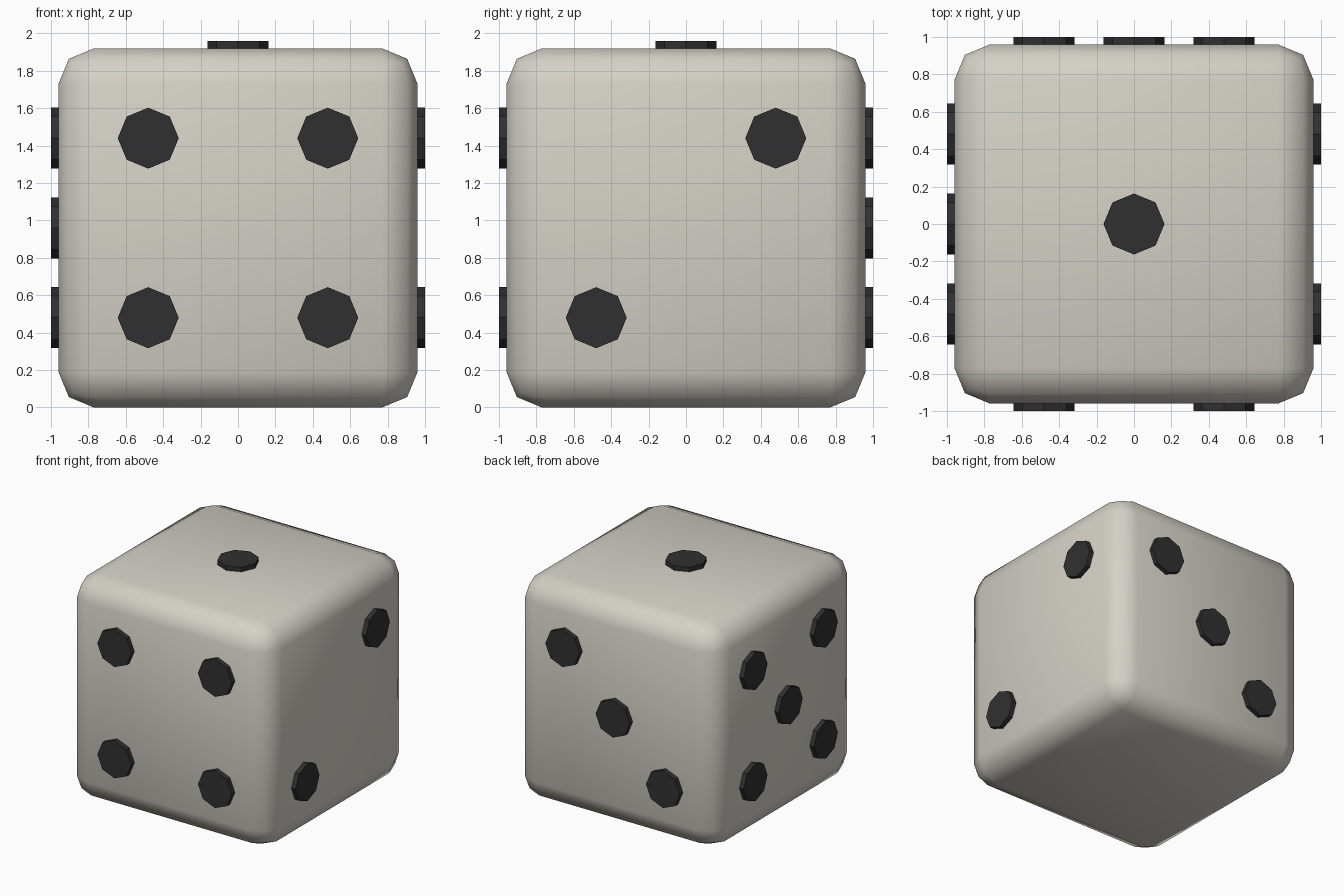
import bpy, bmesh
from mathutils import Vector, Matrix

if "Cube" in bpy.data.objects:
    bpy.data.objects.remove(bpy.data.objects["Cube"])

HALF = 0.96      # half the body size
D = 0.48         # pip spacing from the face centre
R = 0.163        # pip radius
PROUD, SUNK = 0.04, 0.03


def material(name, rgb):
    m = bpy.data.materials.new(name)
    m.diffuse_color = (*rgb, 1)
    m.use_nodes = True
    m.node_tree.nodes["Principled BSDF"].inputs["Base Color"].default_value = m.diffuse_color
    return m


def add_object(name, bm, mat, smooth):
    me = bpy.data.meshes.new(name)
    for f in bm.faces:
        f.smooth = smooth
    bm.to_mesh(me)
    bm.free()
    me.materials.append(mat)
    ob = bpy.data.objects.new(name, me)
    bpy.context.collection.objects.link(ob)
    return ob


ivory = material("warm_white", (0.66, 0.635, 0.57))
black = material("black", (0.03, 0.03, 0.03))

# Rounded cube body
bm = bmesh.new()
bmesh.ops.create_cube(bm, size=2 * HALF)
bmesh.ops.bevel(bm, geom=bm.edges[:], offset=0.19, offset_type='OFFSET',
                segments=2, profile=0.5, affect='EDGES')
bmesh.ops.translate(bm, verts=bm.verts, vec=(0, 0, HALF))
add_object("die_body", bm, ivory, True)

# Pips: face normal, horizontal axis, vertical axis, positions on the face
X, Y, Z = Vector((1, 0, 0)), Vector((0, 1, 0)), Vector((0, 0, 1))
corners = [(-D, -D), (-D, D), (D, -D), (D, D)]
diagonal = [(-D, -D), (D, D)]
faces = {
    "front_pips": (-Y, X, Z, corners),
    "right_pips": (X, Y, Z, diagonal),
    "back_pips": (Y, -X, Z, [(-D, D), (0, 0), (D, -D)]),
    "left_pips": (-X, -Y, Z, corners + [(0, 0)]),
    "top_pip": (Z, X, Y, [(0, 0)]),
}
for name, (n, u, v, spots) in faces.items():
    bm = bmesh.new()
    rot = Matrix((u, v, n)).transposed().to_4x4()
    for a, b in spots:
        pos = Z * HALF + n * (HALF + (PROUD - SUNK) / 2) + u * a + v * b
        bmesh.ops.create_cone(bm, cap_ends=True, segments=8, radius1=R, radius2=R,
                              depth=PROUD + SUNK, matrix=Matrix.Translation(pos) @ rot)
    add_object(name, bm, black, False)
